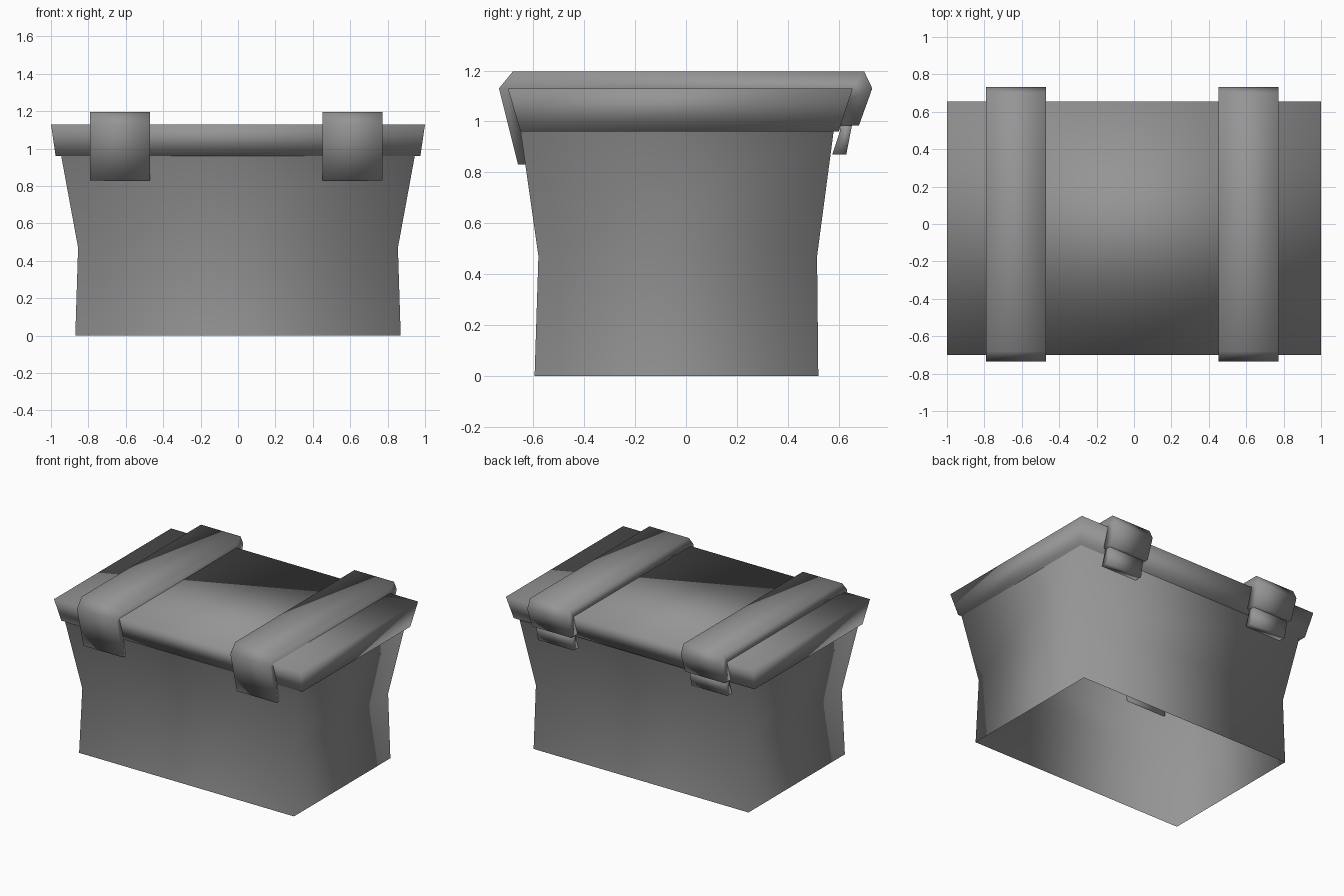
import bpy
import bmesh

old = bpy.data.objects.get("Cube")
if old:
    bpy.data.objects.remove(old, do_unlink=True)

grey = bpy.data.materials.new("plain grey")
grey.use_nodes = True
colour = (0.3, 0.3, 0.3, 1)
grey.diffuse_color = colour
grey.node_tree.nodes["Principled BSDF"].inputs["Base Color"].default_value = colour


def finish(bm, name):
    """Turn a bmesh into a smooth shaded grey object."""
    for face in bm.faces:
        face.smooth = True
    mesh = bpy.data.meshes.new(name)
    bm.to_mesh(mesh)
    bm.free()
    mesh.materials.append(grey)
    obj = bpy.data.objects.new(name, mesh)
    bpy.context.collection.objects.link(obj)
    return obj


def stacked_rings(name, rings, closed):
    """Join rectangular rings given as (half width, front, back, height)."""
    bm = bmesh.new()
    loops = []
    for w, front, back, z in rings:
        corners = [(-w, front), (w, front), (w, back), (-w, back)]
        loops.append([bm.verts.new((x, y, z)) for x, y in corners])
    for low, high in zip(loops, loops[1:]):
        for i in range(4):
            j = (i + 1) % 4
            bm.faces.new((low[i], low[j], high[j], high[i]))
    if closed:
        bm.faces.new(loops[0][::-1])
        bm.faces.new(loops[-1])
    return finish(bm, name)


def side_profile(name, points, x, width):
    """Extrude a (y, z) outline along x."""
    bm = bmesh.new()
    left = [bm.verts.new((x - width / 2, y, z)) for y, z in points]
    right = [bm.verts.new((x + width / 2, y, z)) for y, z in points]
    bm.faces.new(left)
    bm.faces.new(right[::-1])
    for i in range(len(points)):
        j = (i + 1) % len(points)
        bm.faces.new((left[i], right[i], right[j], left[j]))
    bmesh.ops.recalc_face_normals(bm, faces=bm.faces)
    return finish(bm, name)


# Pinched box, open underneath
stacked_rings("chest_body", [(0.87, -0.595, 0.52, 0),
                             (0.855, -0.58, 0.515, 0.47),
                             (0.945, -0.65, 0.58, 0.96)], False)

# Flared lid slab
stacked_rings("lid", [(0.975, -0.65, 0.60, 0.96),
                      (1.0, -0.70, 0.655, 1.13)], True)

# Straps over the lid, with a hinge tab below each back end
strap = [(-0.66, 0.83), (-0.735, 1.13), (-0.68, 1.197), (0.70, 1.197),
         (0.732, 1.13), (0.68, 0.985), (0.61, 0.985), (0.62, 1.08),
         (-0.65, 1.08), (-0.62, 0.83)]
hinge = [(0.655, 1.0), (0.63, 0.87), (0.575, 0.87), (0.605, 0.96), (0.605, 1.0)]
for side, x in (("right", -0.63), ("left", 0.613)):
    side_profile("strap_" + side, strap, x, 0.32)
    side_profile("hinge_" + side, hinge, x, 0.29)
